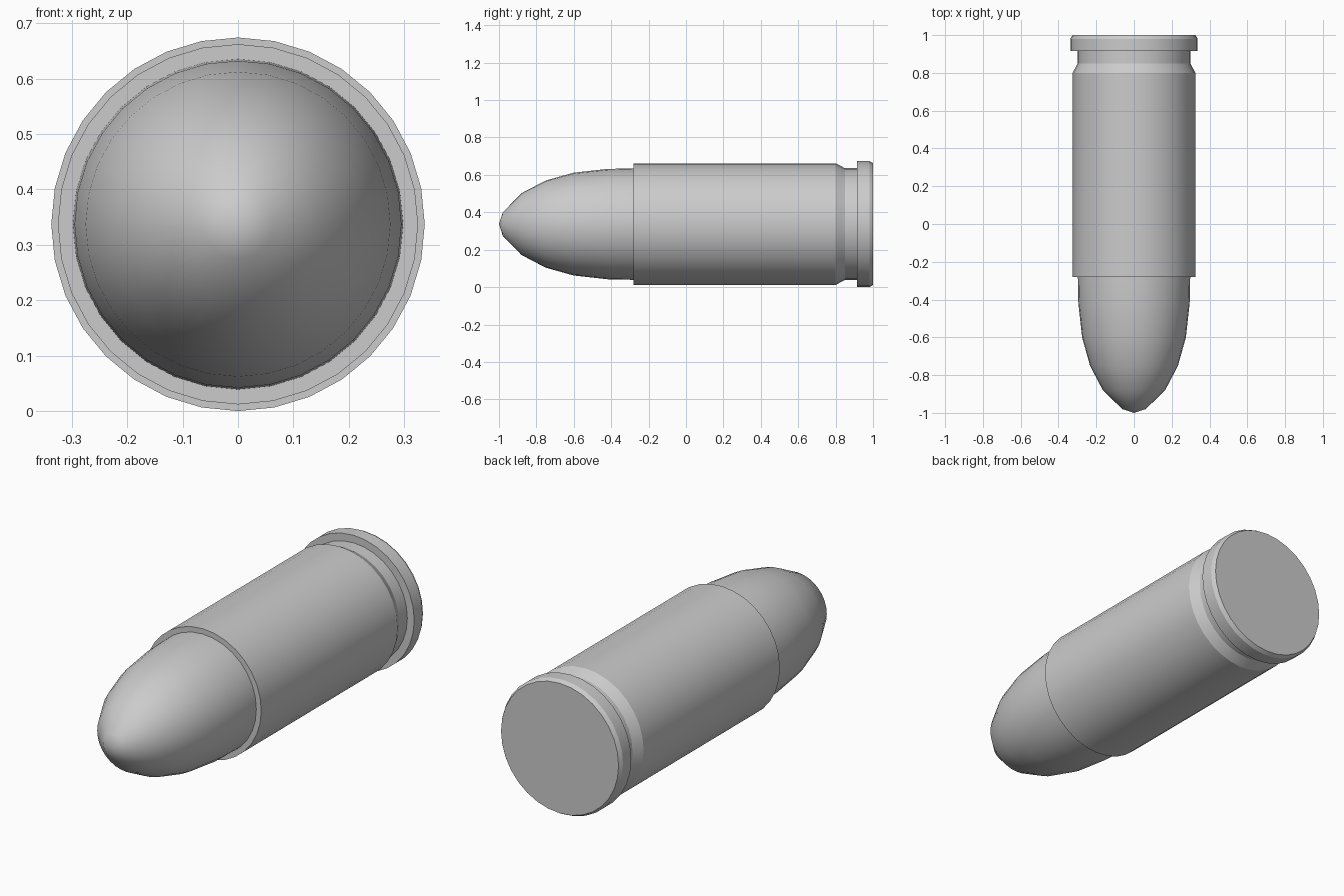
import bpy
import math

if "Cube" in bpy.data.objects:
    bpy.data.objects.remove(bpy.data.objects["Cube"], do_unlink=True)

SIDES = 32
AXIS_Z = 0.337

grey = bpy.data.materials.new("plain grey metal")
grey.use_nodes = True
colour = (0.6, 0.6, 0.6, 1)
grey.diffuse_color = colour
grey.node_tree.nodes["Principled BSDF"].inputs["Base Color"].default_value = colour


def lathe(name, profile, smooth_angle):
    """Spin (y, radius) points, listed front to back, around the long axis."""
    verts, rings, faces = [], [], []
    for y, r in profile:
        count = SIDES if r > 0 else 1
        rings.append([len(verts) + i for i in range(count)])
        for i in range(count):
            a = math.tau * i / SIDES
            verts.append((r * math.sin(a), y, AXIS_Z + r * math.cos(a)))
    for a, b in zip(rings, rings[1:]):
        for i in range(SIDES):
            j = (i + 1) % SIDES
            if len(a) == 1:
                faces.append((a[0], b[i], b[j]))
            else:
                faces.append((a[i], b[i], b[j], a[j]))
    # Flat discs close any open end
    if len(rings[0]) > 1:
        faces.append(rings[0])
    faces.append(rings[-1][::-1])
    mesh = bpy.data.meshes.new(name)
    mesh.from_pydata(verts, [], faces)
    mesh.materials.append(grey)
    obj = bpy.data.objects.new(name, mesh)
    bpy.context.collection.objects.link(obj)
    # Consistent outward normals, then smooth shading with sharp steps
    bpy.ops.object.select_all(action="DESELECT")
    bpy.context.view_layer.objects.active = obj
    obj.select_set(True)
    bpy.ops.object.mode_set(mode="EDIT")
    bpy.ops.mesh.select_all(action="SELECT")
    bpy.ops.mesh.normals_make_consistent(inside=False)
    bpy.ops.object.mode_set(mode="OBJECT")
    bpy.ops.object.shade_smooth_by_angle(angle=math.radians(smooth_angle))
    return obj


# Rounded nose, its base tucked inside the case
lathe("nose", [(-1.0, 0), (-0.98, 0.062), (-0.88, 0.165), (-0.75, 0.233),
               (-0.60, 0.275), (-0.42, 0.295), (-0.28, 0.298), (-0.24, 0.298)], 60)

# Straight case with a tapered groove and a chamfered rim
lathe("case", [(-0.28, 0.325), (0.80, 0.325), (0.85, 0.299), (0.915, 0.299),
               (0.915, 0.337), (0.98, 0.337), (1.0, 0.326)], 25)
